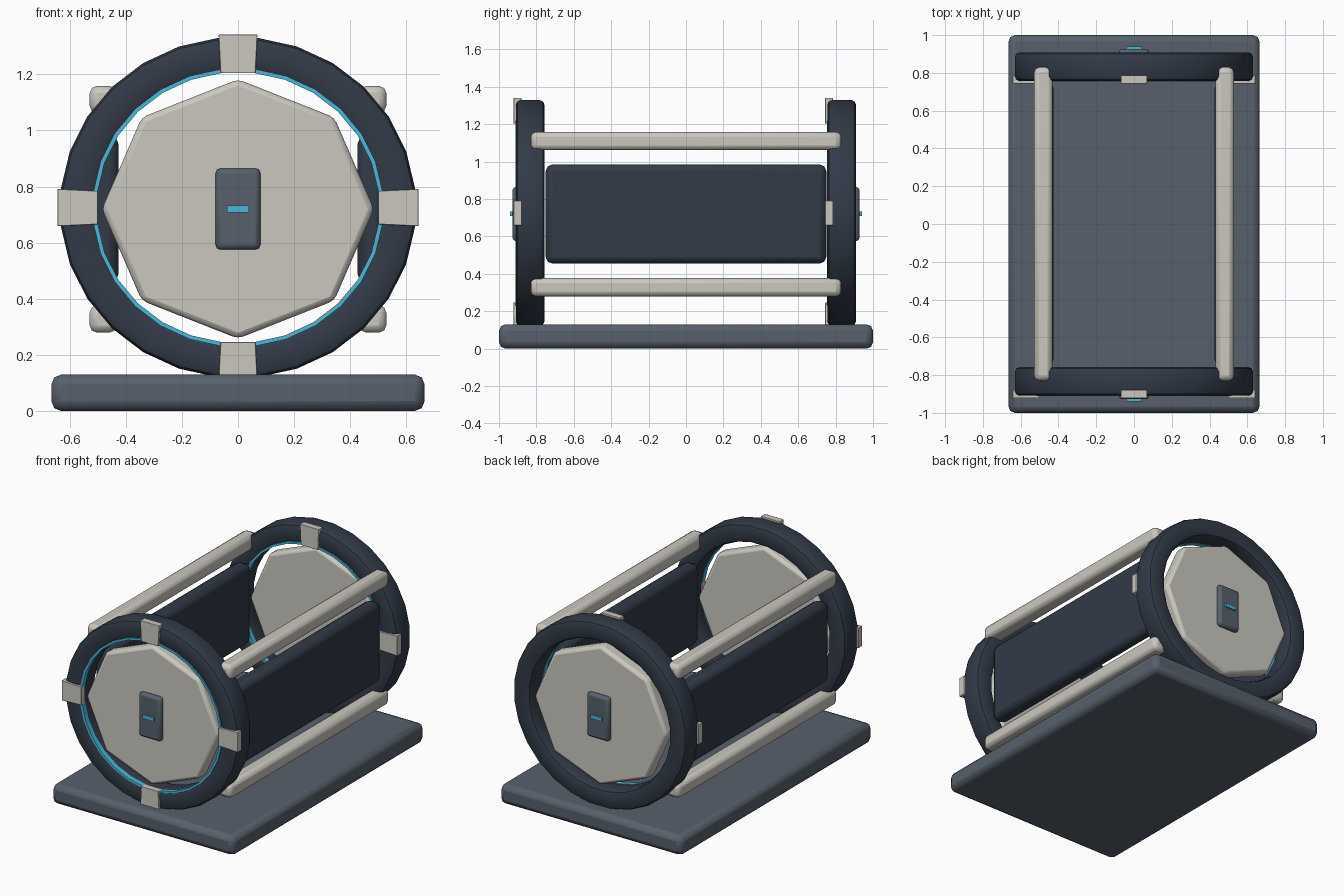
import bpy, bmesh
from math import cos, sin, pi, radians

if "Cube" in bpy.data.objects:
    bpy.data.objects.remove(bpy.data.objects["Cube"])

CZ = 0.725          # height of the ring axis
SQUASH = 0.958      # rings are slightly flattened in z
SEG = 28


def mat(name, r, g, b):
    m = bpy.data.materials.new(name)
    m.diffuse_color = (r, g, b, 1)
    m.use_nodes = True
    m.node_tree.nodes["Principled BSDF"].inputs["Base Color"].default_value = m.diffuse_color
    return m


NAVY = mat("navy", 0.032, 0.043, 0.064)
SLATE = mat("slate", 0.095, 0.118, 0.15)
BONE = mat("bone", 0.59, 0.575, 0.52)
CYAN = mat("cyan", 0.07, 0.48, 0.70)


def finish(name, bm, material, bevel=0, segs=2):
    bmesh.ops.recalc_face_normals(bm, faces=bm.faces)
    me = bpy.data.meshes.new(name)
    bm.to_mesh(me)
    bm.free()
    ob = bpy.data.objects.new(name, me)
    bpy.context.collection.objects.link(ob)
    me.materials.append(material)
    if bevel:
        b = ob.modifiers.new("bevel", 'BEVEL')
        b.width, b.segments, b.limit_method = bevel, segs, 'ANGLE'
        b.angle_limit = radians(30)
    bpy.context.view_layer.objects.active = ob
    ob.select_set(True)
    bpy.ops.object.shade_smooth_by_angle(angle=radians(35))
    ob.select_set(False)
    return ob


def box(name, center, size, material, bevel=0, segs=2):
    bm = bmesh.new()
    bmesh.ops.create_cube(bm, size=1)
    for v in bm.verts:
        v.co = [c + p * s for c, p, s in zip(center, v.co, size)]
    return finish(name, bm, material, bevel, segs)


def ring_point(bm, r, a, y):
    return bm.verts.new((r * cos(a), y, CZ + r * sin(a) * SQUASH))


def ring(name, profile, material):
    """Closed (radius, y) profile swept around the y axis."""
    bm = bmesh.new()
    loops = [[ring_point(bm, r, 2 * pi * (i + 0.5) / SEG, y) for r, y in profile]
             for i in range(SEG)]
    n = len(profile)
    for i in range(SEG):
        a, b = loops[i], loops[(i + 1) % SEG]
        for j in range(n):
            k = (j + 1) % n
            bm.faces.new((a[j], a[k], b[k], b[j]))
    return finish(name, bm, material)


def prism(name, outline, y0, y1, material, bevel=0):
    """Outline in x, z extruded along y."""
    bm = bmesh.new()
    f = bm.faces.new([bm.verts.new((x, y0, z)) for x, z in outline])
    ext = bmesh.ops.extrude_face_region(bm, geom=[f])
    for v in ext["geom"]:
        if isinstance(v, bmesh.types.BMVert):
            v.co.y = y1
    return finish(name, bm, material, bevel)


# base slab
box("base", (0, 0, 0.065), (1.33, 2, 0.13), SLATE, 0.035)

for side, s in (("front", -1), ("back", 1)):
    yc = s * 0.833
    y0, y1 = yc - 0.076, yc + 0.076
    # chunky end ring with rounded edges
    ro, ri, c, d = 0.635, 0.508, 0.026, 0.008
    prof = [(ri, y0 + c), (ri + d, y0 + d), (ri + c, y0), (ro - c, y0), (ro - d, y0 + d),
            (ro, y0 + c), (ro, y1 - c), (ro - d, y1 - d), (ro - c, y1), (ri + c, y1),
            (ri + d, y1 - d), (ri, y1 - c)]
    ring(side + "_ring", prof, NAVY)
    # glowing trim on the inner front edge
    ring(side + "_ring_trim", [(0.504, y0 - 0.002), (0.519, y0 - 0.002),
                               (0.519, y0 + 0.03), (0.504, y0 + 0.03)], CYAN)
    # four clamps on the front of each ring
    for i in range(4):
        a = i * pi / 2
        pts = [(0.50, -0.062), (0.643, -0.069), (0.643, 0.069), (0.50, 0.062)]
        out = [(r * cos(a) - t * sin(a), CZ + (r * sin(a) + t * cos(a)) * SQUASH)
               for r, t in pts]
        prism(f"{side}_clamp_{i}", out, y0 - 0.013, y0 + 0.03, BONE, 0.002)
    # octagonal end plate
    octagon = [(0.485 * cos(i * pi / 4), 0.72 + 0.462 * sin(i * pi / 4)) for i in range(8)]
    prism(side + "_end_plate", octagon, s * 0.81, s * 0.897, BONE, 0.02)
    # control box with light strip
    box(side + "_control_box", (0, s * 0.9, 0.72), (0.16, 0.055, 0.29), SLATE, 0.018)
    box(side + "_light_strip", (0, s * 0.93, 0.72), (0.08, 0.02, 0.024), CYAN)

for side, s in (("left", -1), ("right", 1)):
    # side wall panel
    box(side + "_panel", (s * 0.475, 0, 0.72), (0.1, 1.5, 0.53), NAVY, 0.035)
    # connecting rails
    for level, z in (("upper", 1.11), ("lower", 0.328)):
        box(f"{side}_{level}_rail", (s * 0.48, 0, z), (0.097, 1.66, 0.097), BONE, 0.026)
